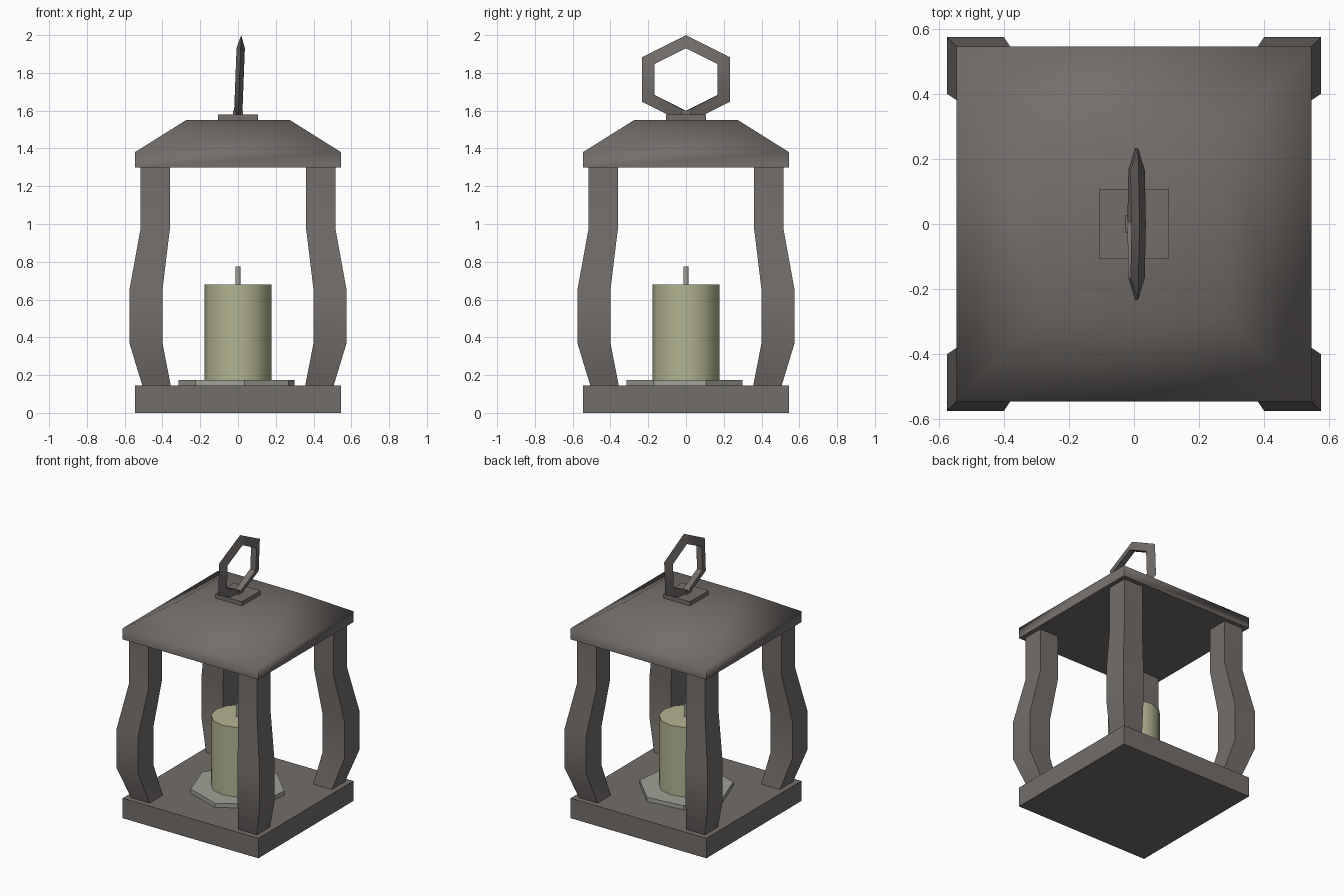
import bpy, bmesh
from math import sin, cos, pi, radians
from mathutils import Matrix

if "Cube" in bpy.data.objects:
    bpy.data.objects.remove(bpy.data.objects["Cube"])


def material(name, rgb):
    m = bpy.data.materials.new(name)
    m.diffuse_color = (*rgb, 1)
    m.use_nodes = True
    m.node_tree.nodes["Principled BSDF"].inputs["Base Color"].default_value = m.diffuse_color
    return m


IRON = material("iron", (0.17, 0.155, 0.145))
WAX = material("wax", (0.45, 0.46, 0.28))
PLATE = material("plate", (0.35, 0.36, 0.31))


def loft(name, rings, mat, angle=30, closed=False):
    """Skin a list of equal-length rings; cap the ends unless closed."""
    bm = bmesh.new()
    vs = [[bm.verts.new(p) for p in r] for r in rings]
    n, k = len(vs), len(vs[0])
    for i in range(n if closed else n - 1):
        a, b = vs[i], vs[(i + 1) % n]
        for j in range(k):
            bm.faces.new((a[j], a[(j + 1) % k], b[(j + 1) % k], b[j]))
    if not closed:
        bm.faces.new(vs[0])
        bm.faces.new(vs[-1])
    bmesh.ops.recalc_face_normals(bm, faces=bm.faces)
    me = bpy.data.meshes.new(name)
    bm.to_mesh(me)
    bm.free()
    me.materials.append(mat)
    ob = bpy.data.objects.new(name, me)
    bpy.context.collection.objects.link(ob)
    bpy.ops.object.select_all(action='DESELECT')
    ob.select_set(True)
    bpy.context.view_layer.objects.active = ob
    bpy.ops.object.shade_smooth_by_angle(angle=radians(angle))
    return ob


def square(lo, hi, z):
    return [(lo, lo, z), (hi, lo, z), (hi, hi, z), (lo, hi, z)]


def box(name, h, z0, z1, mat):
    return loft(name, [square(-h, h, z0), square(-h, h, z1)], mat)


def prism(name, n, r, z0, z1, mat, turn=0, angle=40):
    rings = [[(r * cos(turn + 2 * pi * i / n), r * sin(turn + 2 * pi * i / n), z)
              for i in range(n)] for z in (z0, z1)]
    return loft(name, rings, mat, angle)


# base and hipped roof
box("base", 0.546, 0, 0.145, IRON)
loft("roof", [square(-h, h, z) for h, z in
              ((0.546, 1.3), (0.546, 1.38), (0.275, 1.55))], IRON, 60)

# bowed corner posts
profile = [(0.355, 0.505, 0.14), (0.40, 0.575, 0.37), (0.40, 0.575, 0.65),
           (0.36, 0.515, 0.98), (0.36, 0.515, 1.305)]
for i, side in enumerate(("back_right", "back_left", "front_left", "front_right")):
    post = loft(side + "_post", [square(*p) for p in profile], IRON)
    post.data.transform(Matrix.Rotation(i * pi / 2, 4, 'Z'))

# candle on its seven-sided plate
prism("candle_plate", 7, 0.317, 0.145, 0.175, PLATE, radians(225))
prism("candle", 12, 0.178, 0.175, 0.68, WAX)
prism("wick", 8, 0.013, 0.67, 0.775, PLATE, angle=50)

# handle mount and leaning hexagonal ring of triangular section
box("handle_mount", 0.107, 1.545, 1.58, IRON)
box("handle_peg", 0.027, 1.575, 1.6, IRON)
section = [(0, 0.235), (0.022, 0.167), (-0.022, 0.167)]
ring = loft("handle_ring",
            [[(x, 1.145 * r * sin(i * pi / 3), r * cos(i * pi / 3)) for x, r in section]
             for i in range(6)], IRON, closed=True)
ring.data.transform(Matrix.Translation((0.008, 0, 1.765)) @ Matrix.Rotation(radians(2.2), 4, 'Y'))
